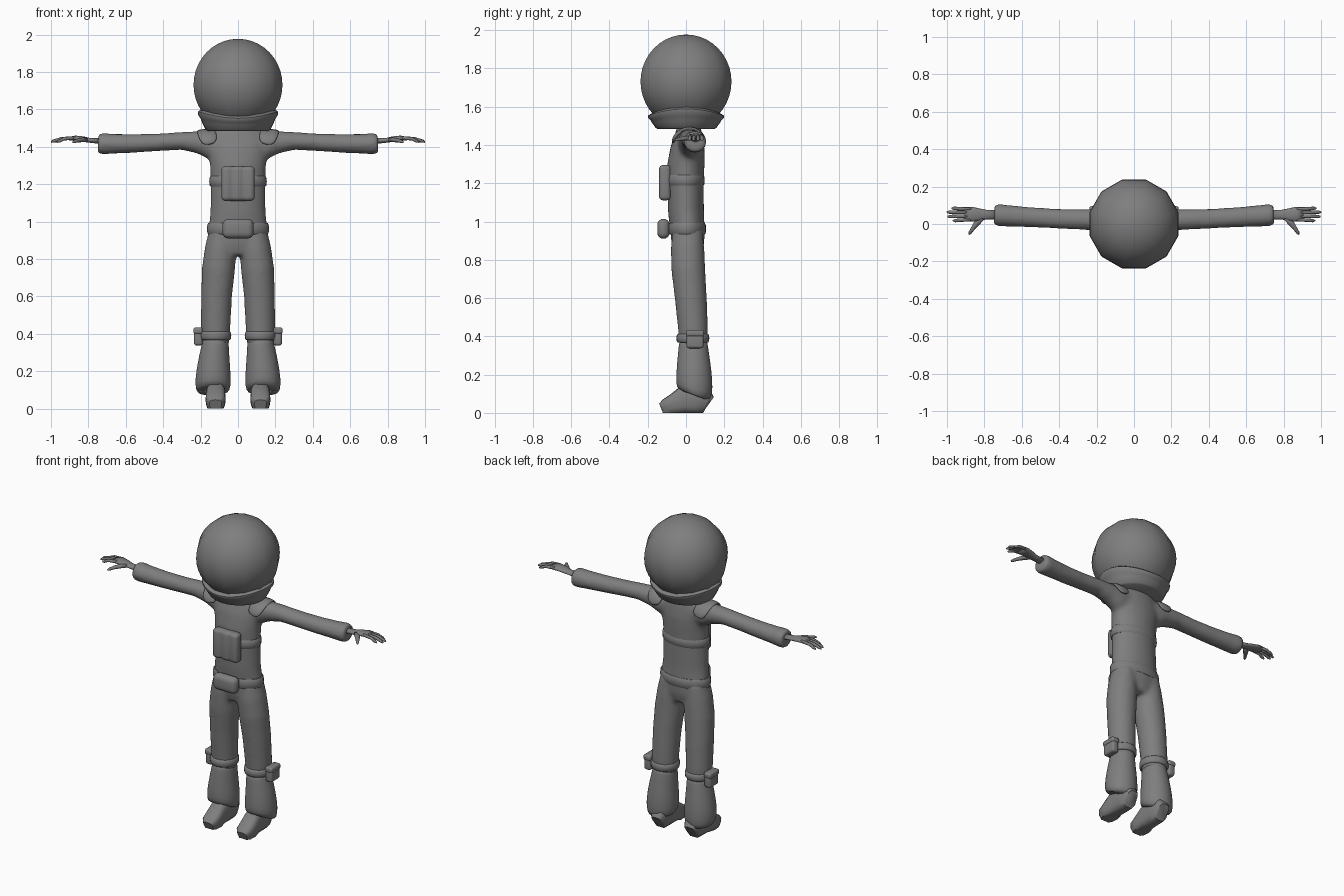
import bpy, bmesh, math
from mathutils import Vector, Matrix

if "Cube" in bpy.data.objects:
    bpy.data.objects.remove(bpy.data.objects["Cube"])

grey = bpy.data.materials.new("suit grey")
grey.use_nodes = True
COLOUR = (0.21, 0.21, 0.21, 1)
grey.diffuse_color = COLOUR
grey.node_tree.nodes["Principled BSDF"].inputs["Base Color"].default_value = COLOUR

X, Y = Vector((1, 0, 0)), Vector((0, 1, 0))


def finish(name, bm, mirror=False, subsurf=0):
    bmesh.ops.recalc_face_normals(bm, faces=bm.faces)
    for f in bm.faces:
        f.smooth = True
    mesh = bpy.data.meshes.new(name)
    bm.to_mesh(mesh)
    bm.free()
    mesh.materials.append(grey)
    ob = bpy.data.objects.new(name, mesh)
    bpy.context.collection.objects.link(ob)
    if mirror:
        ob.modifiers.new("Mirror", "MIRROR").use_mirror_merge = False
    if subsurf:
        m = ob.modifiers.new("Subsurf", "SUBSURF")
        m.levels = m.render_levels = subsurf
    return ob


def sweep(bm, path, ref, n=16, side=1, power=1.0):
    """Closed tube through (x, y, z, half width along ref, other half width)."""
    pts = [Vector((p[0] * side, p[1], p[2])) for p in path]
    rings = []
    for i, p in enumerate(pts):
        t = (pts[min(i + 1, len(pts) - 1)] - pts[max(i - 1, 0)]).normalized()
        u = (ref - t * ref.dot(t)).normalized()
        v = t.cross(u)
        ring = []
        for k in range(n):
            a = math.tau * k / n
            c, s = math.cos(a), math.sin(a)
            c = math.copysign(abs(c) ** power, c)
            s = math.copysign(abs(s) ** power, s)
            ring.append(bm.verts.new(p + u * c * path[i][3] + v * s * path[i][4]))
        rings.append(ring)
    for r, q in zip(rings, rings[1:]):
        for k in range(n):
            bm.faces.new((r[k], r[(k + 1) % n], q[(k + 1) % n], q[k]))
    bm.faces.new(rings[0][::-1])
    bm.faces.new(rings[-1])
    return [v for r in rings for v in r]


def rounded_box(name, centre, size, bevel, mirror=False, grooves=()):
    bm = bmesh.new()
    bmesh.ops.create_cube(bm, size=1, matrix=Matrix.Translation(centre) @ Matrix.Diagonal((*size, 1)))
    bmesh.ops.bevel(bm, geom=bm.edges[:], offset=bevel, segments=4, profile=0.5, affect="EDGES")
    # Press vertical grooves into the front
    for gx in grooves:
        for off in (-0.012, 0, 0.012):
            bmesh.ops.bisect_plane(bm, geom=bm.verts[:] + bm.edges[:] + bm.faces[:],
                                   plane_co=(gx + off, 0, 0), plane_no=X)
        for v in bm.verts:
            if abs(v.co.x - gx) < 0.002 and v.co.y < centre[1]:
                v.co.y += 0.01
    return finish(name, bm, mirror)


# Suit: torso, legs and sleeves fused into one soft body
torso = [(0, .01, .82, .13, .07), (0, .01, .88, .165, .085), (0, .008, .95, .16, .09),
         (0, 0, 1.05, .148, .094), (0, -.003, 1.2, .146, .096), (0, 0, 1.3, .15, .097),
         (0, .008, 1.38, .162, .09), (0, .014, 1.44, .16, .076), (0, .016, 1.5, .12, .06)]
leg = [(.118, .038, .34, .07, .072), (.12, .038, .42, .079, .078), (.115, .025, .6, .083, .084),
       (.104, .012, .75, .089, .089), (.092, .008, .86, .085, .088), (.085, .008, .95, .07, .08)]
sleeve = [(.06, .018, 1.405, .06, .085), (.15, .02, 1.412, .062, .078), (.21, .022, 1.424, .058, .061),
          (.3, .025, 1.431, .055, .048), (.42, .029, 1.424, .053, .047), (.55, .036, 1.418, .054, .05),
          (.66, .043, 1.416, .057, .053), (.725, .048, 1.416, .06, .058), (.748, .049, 1.417, .055, .052)]
bm = bmesh.new()
sweep(bm, torso, X, 24)
for s in (1, -1):
    sweep(bm, leg, X, 20, s)
    sweep(bm, sleeve, Y, 20, s)
suit = finish("suit", bm)
remesh = suit.modifiers.new("Remesh", "REMESH")
remesh.mode = "VOXEL"
remesh.voxel_size = 0.012
remesh.use_smooth_shade = True
smooth = suit.modifiers.new("Smooth", "SMOOTH")
smooth.factor, smooth.iterations = 0.5, 8

# Flared trouser cuffs with a slanted hem
bm = bmesh.new()
cuff = [(.133, .042, .1, .06, .06), (.134, .042, .085, .085, .085), (.134, .043, .12, .097, .096),
        (.132, .044, .19, .094, .096), (.127, .04, .28, .082, .086), (.12, .038, .35, .071, .077),
        (.12, .038, .39, .07, .074)]
rings = sweep(bm, cuff, X, 20)
for v in rings:
    v.co.z -= 0.45 * (v.co.y - 0.042) * max(0, 1 - v.co.z / 0.3)
finish("trouser_cuffs", bm, True, 1)

# Shoes: rounded sections from heel to toe, flat on the ground
bm = bmesh.new()
shoe = [(.118, .122, .05, .035, .04), (.118, .108, .06, .047, .06), (.118, .05, .075, .05, .075),
        (.119, -.02, .068, .051, .068), (.12, -.07, .048, .054, .048), (.12, -.11, .036, .05, .036),
        (.12, -.13, .026, .033, .024)]
for v in sweep(bm, shoe, X, 16, 1, 0.65):
    v.co.z = max(v.co.z, 0)
for v in bm.verts:
    if v.co.z < 0.014:
        v.co.z = 0
finish("shoes", bm, True)


# Belts and knee bands
def band(name, centre, rx, ry, height, mirror=False):
    x, y, z = centre
    h = height / 2
    path = [(x, y, z + dz * h, rx + d, ry + d)
            for dz, d in ((-1, -.012), (-1, -.003), (-.75, .002), (0, .004), (.75, .002), (1, -.003), (1, -.012))]
    b = bmesh.new()
    sweep(b, path, X, 28)
    return finish(name, b, mirror)


band("chest_belt", (0, -.004, 1.215), .15, .098, .055)
band("waist_belt", (0, .004, .962), .162, .097, .06)
band("knee_bands", (.12, .036, .39), .08, .082, .045, True)

# Chest pack, buckle and knee pouches
rounded_box("chest_pack", (0, -.11, 1.203), (.178, .062, .185), .022, grooves=(-.03, .03))
rounded_box("buckle", (0, -.118, .962), (.166, .064, .104), .031)
rounded_box("knee_pouches", (.212, .047, .38), (.046, .09, .085), .014, True)
rounded_box("pouch_flaps", (.213, .047, .416), (.052, .096, .035), .012, True)

# Shoulder straps draped from front to back
bm = bmesh.new()
strap = [(.15, -.068, 1.412, .018, .006), (.152, -.065, 1.424, .04, .011), (.16, -.054, 1.448, .05, .012),
         (.168, -.025, 1.476, .052, .012), (.17, .018, 1.488, .052, .012), (.168, .062, 1.476, .052, .012),
         (.16, .086, 1.448, .05, .012), (.152, .095, 1.424, .04, .011), (.15, .098, 1.412, .018, .006)]
sweep(bm, strap, X, 12)
finish("shoulder_straps", bm, True, 1)

# Gloves: palm, four fingers and a thumb
bm = bmesh.new()
palm = [(.73, .05, 1.43, .026, .016), (.79, .05, 1.434, .026, .013), (.83, .05, 1.441, .034, .015),
        (.87, .052, 1.446, .04, .014), (.905, .053, 1.443, .036, .01)]
sweep(bm, palm, Y, 14)
for y, tip in ((.084, .975), (.063, 1.0), (.04, .997), (.018, .968)):
    root = .053 + (y - .053) * .85
    mid = (.89 + tip) / 2
    sweep(bm, [(.87, root, 1.447, .009, .01), (mid, (root + y) / 2, 1.443, .0095, .009),
               (tip - .012, y, 1.43, .009, .008), (tip, y, 1.425, .004, .004)], Y, 8)
thumb = [(.81, .035, 1.437, .014, .012), (.84, .005, 1.436, .016, .012), (.862, -.025, 1.432, .011, .01),
         (.876, -.046, 1.427, .009, .008), (.883, -.056, 1.424, .004, .004)]
sweep(bm, thumb, X, 8)
finish("gloves", bm, True)

# Helmet globe
bm = bmesh.new()
bmesh.ops.create_uvsphere(bm, u_segments=12, v_segments=20, radius=.246,
                          matrix=Matrix.Translation((0, 0, 1.731)) @ Matrix.Rotation(math.pi / 12, 4, "Z"))
finish("helmet", bm)

# Helmet collar: saddle-shaped rim, high at the sides and low at front and back
bm = bmesh.new()
collar = [(.15, 1.585), (.2, 1.58), (.214, 1.57), (.213, 1.555), (.2, 1.54), (.19, 1.52),
          (.173, 1.492), (.163, 1.484), (.12, 1.49)]
ring = sweep(bm, [(0, 0, z, r, r * .93) for r, z in collar[::-1]], X, 32)
for v in ring:
    lift = max(0, min(1, (v.co.z - 1.5) / .07))
    v.co.z += .018 * lift * math.cos(2 * math.atan2(v.co.y, v.co.x))
finish("helmet_collar", bm)

# Keep hard edges crisp on the shaped parts
bpy.ops.object.select_all(action="DESELECT")
for ob in bpy.data.objects:
    if ob.type == "MESH" and ob.name in ("shoes", "helmet_collar", "chest_belt", "waist_belt", "knee_bands"):
        ob.select_set(True)
        bpy.context.view_layer.objects.active = ob
bpy.ops.object.shade_smooth_by_angle(angle=math.radians(50))
